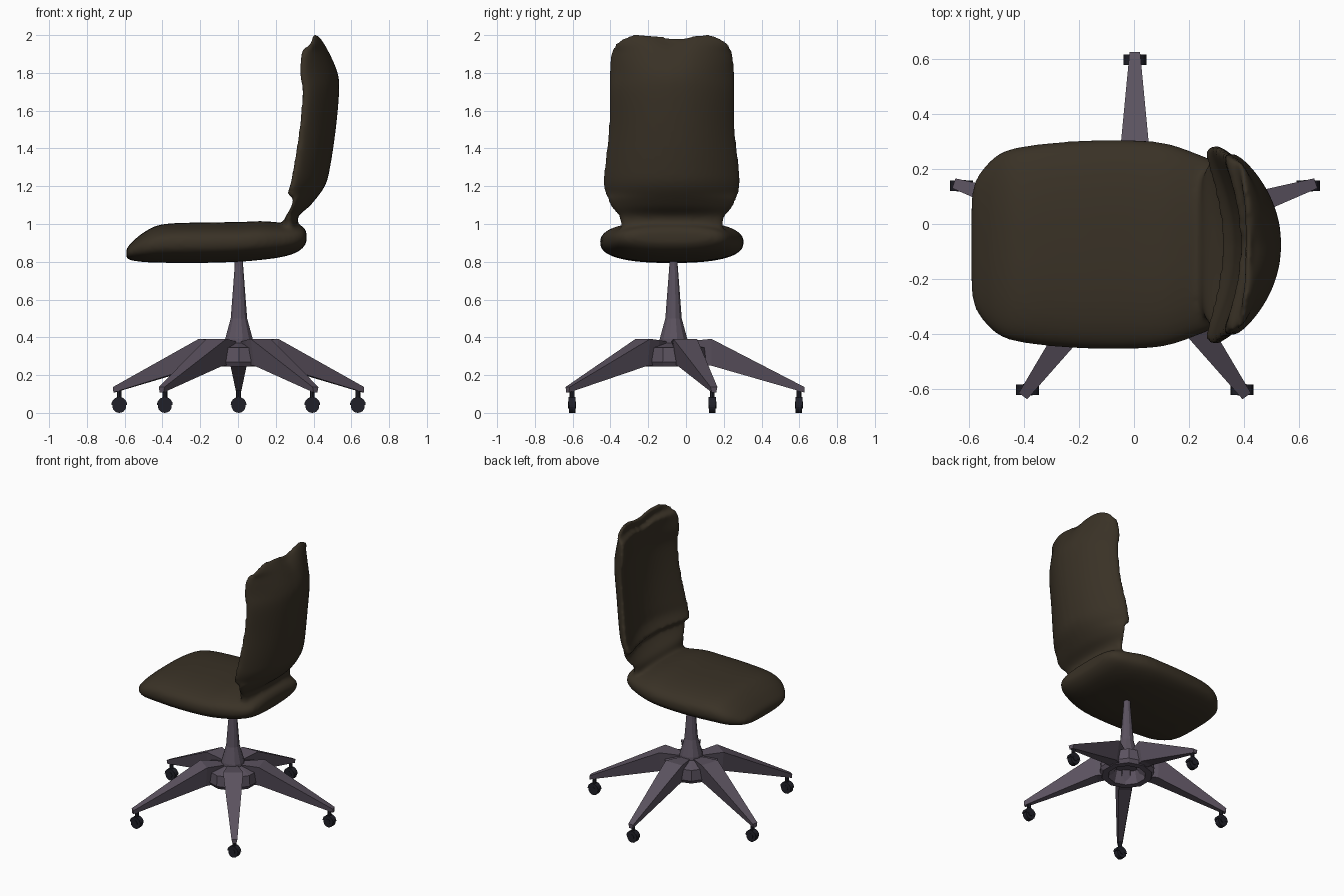
import bpy, bmesh, math
from mathutils import Matrix, Vector

if "Cube" in bpy.data.objects:
    bpy.data.objects.remove(bpy.data.objects["Cube"])

CX, CY = 0.005, -0.066   # axis of the pedestal
SY = -0.075              # centre line of the cushions
R = 0.664                # caster circle radius


def material(name, col):
    m = bpy.data.materials.new(name)
    m.diffuse_color = (*col, 1)
    m.use_nodes = True
    m.node_tree.nodes["Principled BSDF"].inputs["Base Color"].default_value = m.diffuse_color
    return m


BROWN = material("dark brown upholstery", (0.041, 0.031, 0.019))
METAL = material("purple grey metal", (0.105, 0.085, 0.115))
BLACK = material("black rubber", (0.014, 0.014, 0.021))


def finish(bm, name, mat):
    bmesh.ops.recalc_face_normals(bm, faces=bm.faces)
    me = bpy.data.meshes.new(name)
    bm.to_mesh(me)
    bm.free()
    me.materials.append(mat)
    ob = bpy.data.objects.new(name, me)
    bpy.context.collection.objects.link(ob)
    return ob


def bridge(bm, rings):
    """Skin a list of equal-length point rings and cap the ends."""
    vs = [[bm.verts.new(p) for p in ring] for ring in rings]
    n = len(vs[0])
    for a, b in zip(vs, vs[1:]):
        for i in range(n):
            j = (i + 1) % n
            bm.faces.new((a[i], a[j], b[j], b[i]))
    bm.faces.new(vs[0][::-1])
    bm.faces.new(vs[-1])


def spline(rows, sub=5):
    """Catmull-Rom interpolation of station rows."""
    out = []
    for i in range(len(rows) - 1):
        p = [rows[max(i - 1, 0)], rows[i], rows[i + 1], rows[min(i + 2, len(rows) - 1)]]
        for k in range(sub):
            t = k / sub
            out.append([0.5 * (2 * b + (c - a) * t + (2 * a - 5 * b + 4 * c - d) * t * t
                               + (3 * b - a - 3 * c + d) * t ** 3) for a, b, c, d in zip(*p)])
    return out + [list(rows[-1])]


def oval(n=48, e=2.5):
    """Unit superellipse as (across, through) pairs."""
    f = lambda v: math.copysign(abs(v) ** (2 / e), v)
    return [(f(math.cos(2 * math.pi * i / n)), f(math.sin(2 * math.pi * i / n))) for i in range(n)]


upholstery = bmesh.new()

# seat cushion: x, bottom, top, half width
seat = [(-0.592, 0.825, 0.86, 0.16), (-0.575, 0.81, 0.89, 0.24), (-0.5, 0.799, 0.955, 0.325),
        (-0.4, 0.795, 0.998, 0.358), (-0.2, 0.794, 1.008, 0.378), (0.0, 0.8, 1.01, 0.38),
        (0.12, 0.81, 1.015, 0.368), (0.22, 0.823, 1.008, 0.335), (0.3, 0.845, 1.0, 0.3),
        (0.345, 0.875, 0.985, 0.26), (0.363, 0.905, 0.955, 0.2)]
bridge(upholstery, [[(x, SY + w * u, (a + b) / 2 + (b - a) / 2 * v) for u, v in oval()]
                    for x, a, b, w in spline(seat)])

# backrest: z, front, rear, half width, share of depth taken by the curved wings
back = [(0.93, 0.23, 0.34, 0.27, 0.1), (1.03, 0.236, 0.315, 0.278, 0.15), (1.1, 0.258, 0.385, 0.33, 0.5),
        (1.2, 0.285, 0.46, 0.362, 0.68), (1.3, 0.304, 0.488, 0.357, 0.7), (1.5, 0.335, 0.518, 0.335, 0.7),
        (1.7, 0.353, 0.536, 0.332, 0.68), (1.8, 0.34, 0.53, 0.331, 0.68), (1.9, 0.348, 0.497, 0.322, 0.65),
        (1.96, 0.364, 0.466, 0.295, 0.55), (1.99, 0.38, 0.444, 0.24, 0.4), (2.006, 0.395, 0.428, 0.2, 0.3)]
rings = []
for z, a, b, w, k in spline(back):
    h = (b - a) * (1 - k)
    dip = 0.04 * max(0, (z - 1.75) / 0.25)
    rings.append([(b - h + h * v - k * (b - a) * u * u, SY + w * u,
                   z - dip * math.exp(-(w * u / 0.09) ** 2)) for u, v in oval()]
                 if k > 0.6 else
                 [(b - (b - a) * (1 - k) / 2 + (b - a) * (1 - k) / 2 * v - k * (b - a) * u * u, SY + w * u,
                   z - dip * math.exp(-(w * u / 0.09) ** 2)) for u, v in oval()])
bridge(upholstery, rings)

# fuse both cushions into one soft skin
ob = finish(upholstery, "seat_and_backrest", BROWN)
rm = ob.modifiers.new("fuse", "REMESH")
rm.mode, rm.voxel_size, rm.use_smooth_shade = "VOXEL", 0.012, True
sm = ob.modifiers.new("soften", "SMOOTH")
sm.factor, sm.iterations = 0.5, 10


def turned(name, profile, n):
    """Faceted turned part around the pedestal axis."""
    bm = bmesh.new()
    angles = [2 * math.pi * (i + .5) / n for i in range(n)]
    bridge(bm, [[(CX + r * math.cos(a), CY + r * math.sin(a), z) for a in angles] for r, z in profile])
    return finish(bm, name, METAL)


# pedestal column and hollow-bottomed hub
turned("column", [(0.08, 0.34), (0.076, 0.39), (0.045, 0.5), (0.023, 0.78), (0.023, 0.86)], 12)
turned("hub", [(0.1, 0.33), (0.125, 0.245), (0.168, 0.245), (0.185, 0.27), (0.18, 0.345), (0.08, 0.37)], 10)


def caster(pos):
    """Wheel with side caps, hood and stem; all wheels roll along x."""
    bm = bmesh.new()
    turn = Matrix.Rotation(math.pi / 2, 4, "X")

    def cyl(r, d, z, m=Matrix(), n=18):
        bmesh.ops.create_cone(bm, cap_ends=True, segments=n, radius1=r, radius2=r, depth=d,
                              matrix=Matrix.Translation((pos[0], pos[1], z)) @ m)
    cyl(0.037, 0.034, 0.037, turn)
    cyl(0.018, 0.042, 0.042, turn, 10)
    cyl(0.013, 0.06, 0.095, n=8)
    # hood: half ring over the wheel
    arc = [math.radians(a) for a in range(0, 181, 20)]
    outline = [(0.042 * math.cos(a), 0.042 * math.sin(a)) for a in arc]
    bridge(bm, [[(pos[0] + x, pos[1] + y, 0.042 + z) for x, z in outline] for y in (-0.019, 0.019)])
    return finish(bm, "caster", BLACK)


# five tapered legs: radius, top, bottom, half width
leg = [(0.07, 0.378, 0.335, 0.035), (0.13, 0.385, 0.25, 0.05), (0.2, 0.392, 0.25, 0.066),
       (0.693, 0.137, 0.108, 0.019)]
for k in range(5):
    a = math.radians(90 + 72 * k)
    d, s = Vector((math.cos(a), math.sin(a), 0)), Vector((-math.sin(a), math.cos(a), 0))
    c = Vector((CX - 0.002, CY, 0))
    bm = bmesh.new()
    bridge(bm, [[c + d * r + s * h * w + Vector((0, 0, z))
                 for w, z in ((-1, t), (1, t), (0.65, b), (-0.65, b))] for r, t, b, h in leg])
    finish(bm, "leg", METAL)
    caster(c + d * R)
